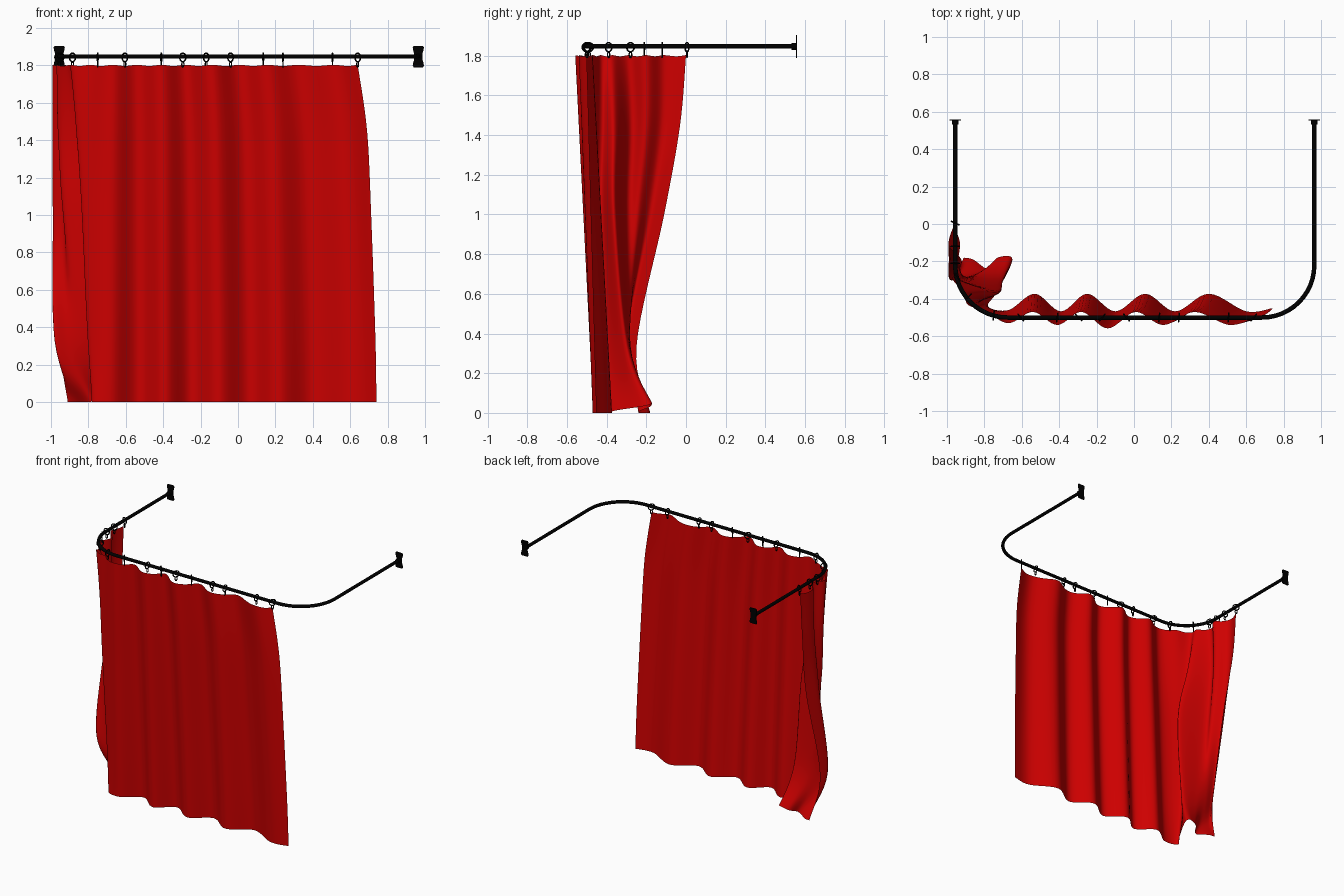
import bpy, bmesh, math
from mathutils import Vector

if "Cube" in bpy.data.objects:
    bpy.data.objects.remove(bpy.data.objects["Cube"], do_unlink=True)


def material(name, rgb):
    m = bpy.data.materials.new(name)
    m.use_nodes = True
    m.diffuse_color = (*rgb, 1)
    m.node_tree.nodes["Principled BSDF"].inputs["Base Color"].default_value = (*rgb, 1)
    return m


RED = material("red cloth", (0.62, 0.0, 0.0))
BLACK = material("black metal", (0.0, 0.0, 0.0))
RAIL_Z, SIDE, FRONT, CORNER, MID = 1.847, 0.96, -0.5, 0.28, 0.004


def add_mesh(name, bm, mat, smooth=True):
    mesh = bpy.data.meshes.new(name)
    bm.to_mesh(mesh)
    bm.free()
    mesh.materials.append(mat)
    for p in mesh.polygons:
        p.use_smooth = smooth
    obj = bpy.data.objects.new(name, mesh)
    bpy.context.collection.objects.link(obj)
    return obj


def spline(points, steps):
    """Smooth curve through the points."""
    out = []
    last = len(points) - 1
    for i in range(last):
        a, b, c, d = (points[max(0, min(last, i + k))] for k in (-1, 0, 1, 2))
        for s in range(steps):
            t = s / steps
            out.append(b + (c - a) * (t / 2) + (a * 2 - b * 5 + c * 4 - d) * (t * t / 2)
                       + (b * 3 - a - c * 3 + d) * (t ** 3 / 2))
    return out + [points[-1]]


# Bent rail
half = [Vector((SIDE, 0.555, RAIL_Z))]
for i in range(13):
    a = -math.pi / 2 * i / 12
    half.append(Vector((SIDE - CORNER + CORNER * math.cos(a),
                        FRONT + CORNER + CORNER * math.sin(a), RAIL_Z)))
path = half + [Vector((-p.x, p.y, p.z)) for p in reversed(half)]
curve = bpy.data.curves.new("rail", "CURVE")
curve.dimensions = "3D"
curve.bevel_depth = 0.012
curve.bevel_resolution = 3
curve.use_fill_caps = True
line = curve.splines.new("POLY")
line.points.add(len(path) - 1)
for point, co in zip(line.points, path):
    point.co = (co.x + MID, co.y, co.z, 1)
curve.materials.append(BLACK)
bpy.context.collection.objects.link(bpy.data.objects.new("rail", curve))

# Waisted wall plates with round sockets
for label, sx in (("left", 1), ("right", -1)):
    bm = bmesh.new()
    side = [(0.024, -0.058), (0.03, -0.05), (0.028, -0.035), (0.022, -0.015),
            (0.022, 0.015), (0.028, 0.035), (0.03, 0.05), (0.024, 0.058)]
    outline = side + [(-x, z) for x, z in reversed(side)]
    face = bm.faces.new([bm.verts.new((sx * SIDE + MID + x, 0.554, RAIL_Z + z))
                         for x, z in outline])
    ext = bmesh.ops.extrude_face_region(bm, geom=[face])
    moved = [v for v in ext["geom"] if isinstance(v, bmesh.types.BMVert)]
    bmesh.ops.translate(bm, verts=moved, vec=(0, 0.006, 0))
    bmesh.ops.recalc_face_normals(bm, faces=bm.faces)
    add_mesh(label + "_wall_plate", bm, BLACK, False)
    bpy.ops.mesh.primitive_cylinder_add(vertices=20, radius=0.017, depth=0.025,
                                        location=(sx * SIDE + MID, 0.544, RAIL_Z),
                                        rotation=(math.pi / 2, 0, 0))
    socket = bpy.context.object
    socket.name = label + "_socket"
    socket.data.materials.append(BLACK)
    bpy.ops.object.shade_smooth_by_angle()


# Rings, each with a small hook eye under it
def torus(name, loc, yaw, major, minor, stretch):
    bpy.ops.mesh.primitive_torus_add(major_segments=20, minor_segments=8, major_radius=major,
                                     minor_radius=minor, location=loc,
                                     rotation=(0, math.pi / 2, math.radians(yaw)))
    obj = bpy.context.object
    obj.name = name
    obj.scale.x = stretch
    obj.data.materials.append(BLACK)
    bpy.ops.object.shade_smooth()


rings = [(-0.956, 0.005, 65), (-0.956, -0.12, 90), (-0.956, -0.21, 88), (-0.945, -0.28, 35),
         (-0.885, -0.39, -45), (-0.75, -0.49, -5)]
rings += [(x, FRONT, yaw) for x, yaw in
          ((-0.605, 40), (-0.41, -8), (-0.295, 45), (-0.17, -40), (-0.04, 40),
           (0.135, -5), (0.24, -3), (0.505, -4), (0.64, -40))]
for n, (x, y, yaw) in enumerate(rings):
    torus(f"ring_{n + 1}", (x, y, RAIL_Z - 0.004), yaw, 0.023, 0.004, 1)
    torus(f"hook_{n + 1}", (x, y, 1.806), yaw, 0.008, 0.003, 1.7)

# Curtain: bunched end of each level, free edge, inward fold, then round to the front
bunched = [
    (1.803, [(-.96, 0), (-.99, -.11), (-.92, -.20), (-.97, -.29), (-.90, -.37),
             (-.89, -.43), (-.79, -.47), (-.67, -.53)]),
    (1.45, [(-.955, -.03), (-.992, -.12), (-.925, -.20), (-.96, -.28), (-.82, -.36),
            (-.865, -.42), (-.80, -.465), (-.67, -.52)]),
    (1.00, [(-.93, -.11), (-.99, -.18), (-.93, -.24), (-.92, -.30), (-.72, -.36),
            (-.83, -.42), (-.80, -.46), (-.67, -.50)]),
    (0.33, [(-.95, -.25), (-.98, -.30), (-.91, -.285), (-.82, -.28), (-.70, -.30),
            (-.79, -.39), (-.79, -.44), (-.67, -.475)]),
    (0.00, [(-.91, -.18), (-.86, -.19), (-.78, -.24), (-.73, -.18), (-.65, -.19),
            (-.73, -.36), (-.78, -.44), (-.67, -.46)])]
folds = [-0.53, -0.39, -0.25, -0.10, 0.06, 0.22, 0.40, 0.60, 0.74]
right_edge = [0.64, 0.69, 0.712, 0.735, 0.74]
levels = []
for (z, pts), edge in zip(bunched, right_edge):
    row = [Vector((x, y, z)) for x, y in pts]
    h = z / 1.8
    middle = -0.42 - 0.085 * h
    depths = [(0.047 - 0.012 * h) * (-1) ** i for i in range(len(folds))]
    depths[3] -= 0.018 * h
    depths[-1] = -0.03 + 0.035 * h
    for x, depth in zip(folds, depths):
        row.append(Vector((x - (0.74 - edge) * (x + 0.67) / 1.41, middle + depth, z)))
    levels.append(spline(row, 8))

columns = [spline(list(col), 8) for col in zip(*levels)]
bm = bmesh.new()
grid = []
for i, col in enumerate(columns):
    verts = []
    for p in col:
        h = p.z / 1.8
        # slightly sagging top hem and lifted inward fold
        sag = 0.003 * (1 - math.cos(i * math.pi / 4)) * h ** 4
        lift = 0.05 * max(0, 1 - abs(i - 29) / 14) * max(0, 1 - h) ** 8
        verts.append(bm.verts.new((p.x, p.y, max(0, p.z - sag + lift))))
    grid.append(verts)
for a, b in zip(grid, grid[1:]):
    for j in range(len(a) - 1):
        bm.faces.new((a[j], a[j + 1], b[j + 1], b[j]))
bmesh.ops.recalc_face_normals(bm, faces=bm.faces)
add_mesh("curtain", bm, RED)
